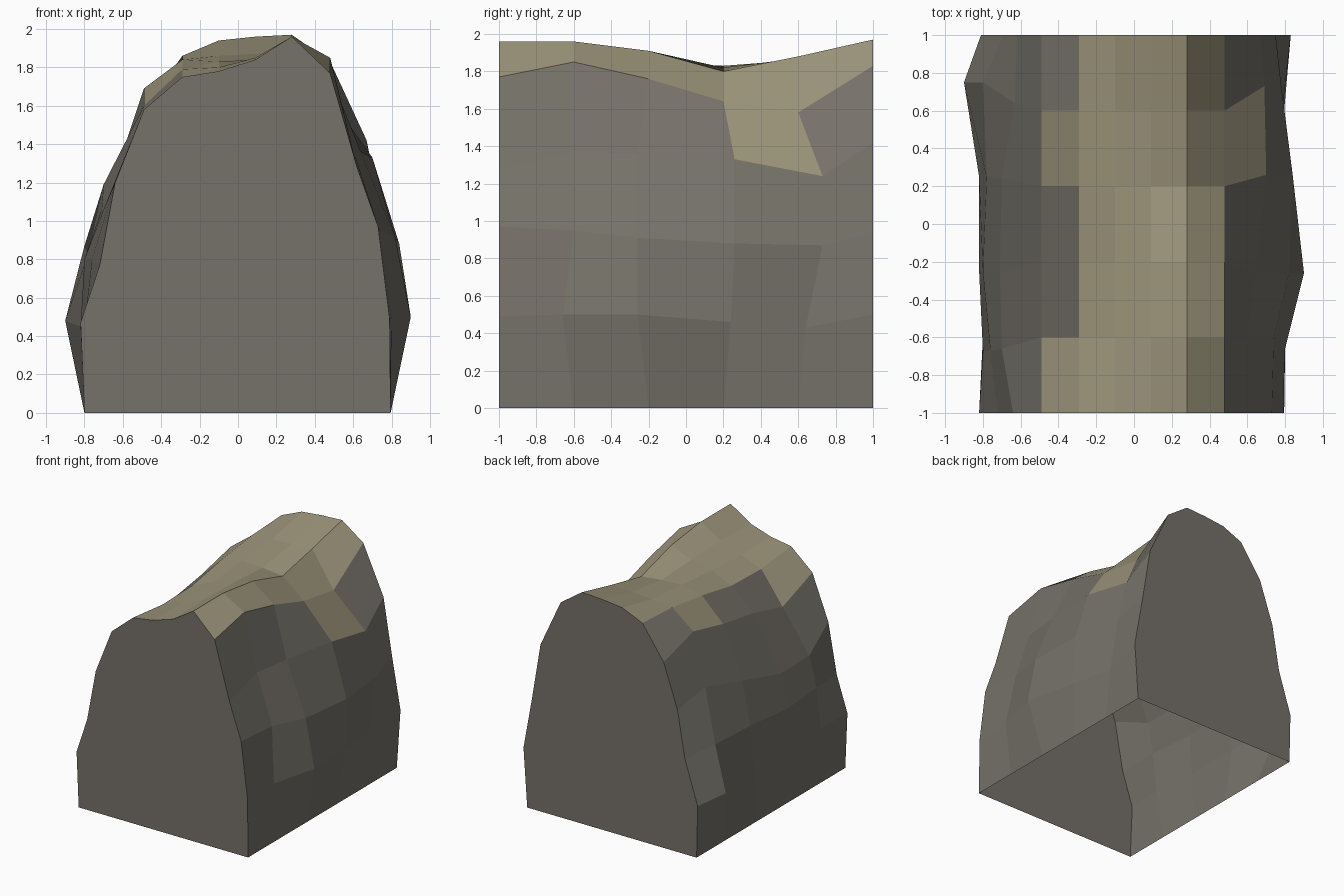
import bpy
import bmesh

default_cube = bpy.data.objects.get("Cube")
if default_cube:
    bpy.data.objects.remove(default_cube, do_unlink=True)


def make_material(name, colour):
    material = bpy.data.materials.new(name)
    material.use_nodes = True
    rgba = (*colour, 1)
    material.diffuse_color = rgba
    shader = next(n for n in material.node_tree.nodes if n.type == "BSDF_PRINCIPLED")
    shader.inputs["Base Color"].default_value = rgba
    return material


stone = make_material("grey stone", (.18, .168, .142))
earth = make_material("dry earth", (.33, .295, .195))

# Stations along the ridge, and the shifted ones used on the bulging flanks
even = [-1, -.6, -.2, .2, .6, 1]
low_shift = [-1, -.66, -.26, .24, .64, 1]
high_shift = [-1, -.6, -.26, .26, .73, 1]
left_shift = [-1, -.67, -.25, .25, .75, 1]


def spread(value):
    """Repeat a single value over all stations."""
    return value if isinstance(value, list) else [value] * len(even)


def contour(x, z, y=even):
    """One lengthwise line of the ridge, running front to back."""
    return list(zip(spread(x), y, spread(z)))


# Left flank (+x), from the ground up
left_flank = [
    contour(.795, 0),
    contour([.79, .8, .9, .84, .79, .83], [.49, .5, .5, .46, .43, .5], low_shift),
    contour([.73, .74, .82, .84, .78, .75], [.97, .95, .91, .88, .87, .94], high_shift),
    contour([.62, .6, .64, .7, .69, .67], [1.28, 1.37, 1.36, 1.33, 1.24, 1.42], high_shift),
    contour(.48, [1.77, 1.85, 1.76, 1.64, 1.58, 1.83]),
]

# Crown, from the sharp crest across to the shoulder
crown = [
    contour(.28, [1.96, 1.96, 1.91, 1.8, 1.88, 1.97]),
    contour(.09, [1.84, 1.85, 1.84, 1.82, 1.87, 1.96]),
    contour(-.1, [1.78, 1.78, 1.8, 1.83, 1.86, 1.94]),
    contour(-.29, [1.75, 1.71, 1.72, 1.79, 1.84, 1.86]),
]

# Right flank (-x), from the shoulder down
right_flank = [
    contour(-.49, [1.58, 1.44, 1.54, 1.6, 1.69, 1.58]),
    contour([-.64, -.7, -.71, -.7, -.63, -.62], [1.2, 1.06, 1.06, 1.19, 1.27, 1.21], low_shift),
    contour([-.72, -.76, -.8, -.78, -.8, -.69], [.77, .8, .8, .83, .87, .81], left_shift),
    contour([-.82, -.8, -.82, -.82, -.9, -.81], [.47, .46, .45, .45, .48, .44], left_shift),
    contour(-.8, 0),
]

lines = left_flank + crown + right_flank
crest = len(left_flank)
shoulder = crest + len(crown) - 1


def is_earth(strip, station):
    """Earth covers the crown and spills over the flanks in a few patches."""
    if crest - 1 <= strip < shoulder:
        return True
    if strip == crest - 2:
        return station == 3
    return strip == shoulder and station in (0, 3)


# Skin the contours into a faceted shell, open underneath
bm = bmesh.new()
grid = [[bm.verts.new(point) for point in line] for line in lines]
for strip, (lower, upper) in enumerate(zip(grid, grid[1:])):
    for station in range(len(even) - 1):
        face = bm.faces.new((lower[station], lower[station + 1],
                             upper[station + 1], upper[station]))
        face.material_index = int(is_earth(strip, station))

# Flat stone ends
bm.faces.new([line[0] for line in grid])
bm.faces.new([line[-1] for line in reversed(grid)])

mesh = bpy.data.meshes.new("rock_ridge")
bm.to_mesh(mesh)
bm.free()
mesh.materials.append(stone)
mesh.materials.append(earth)
ridge = bpy.data.objects.new("rock_ridge", mesh)
bpy.context.collection.objects.link(ridge)
